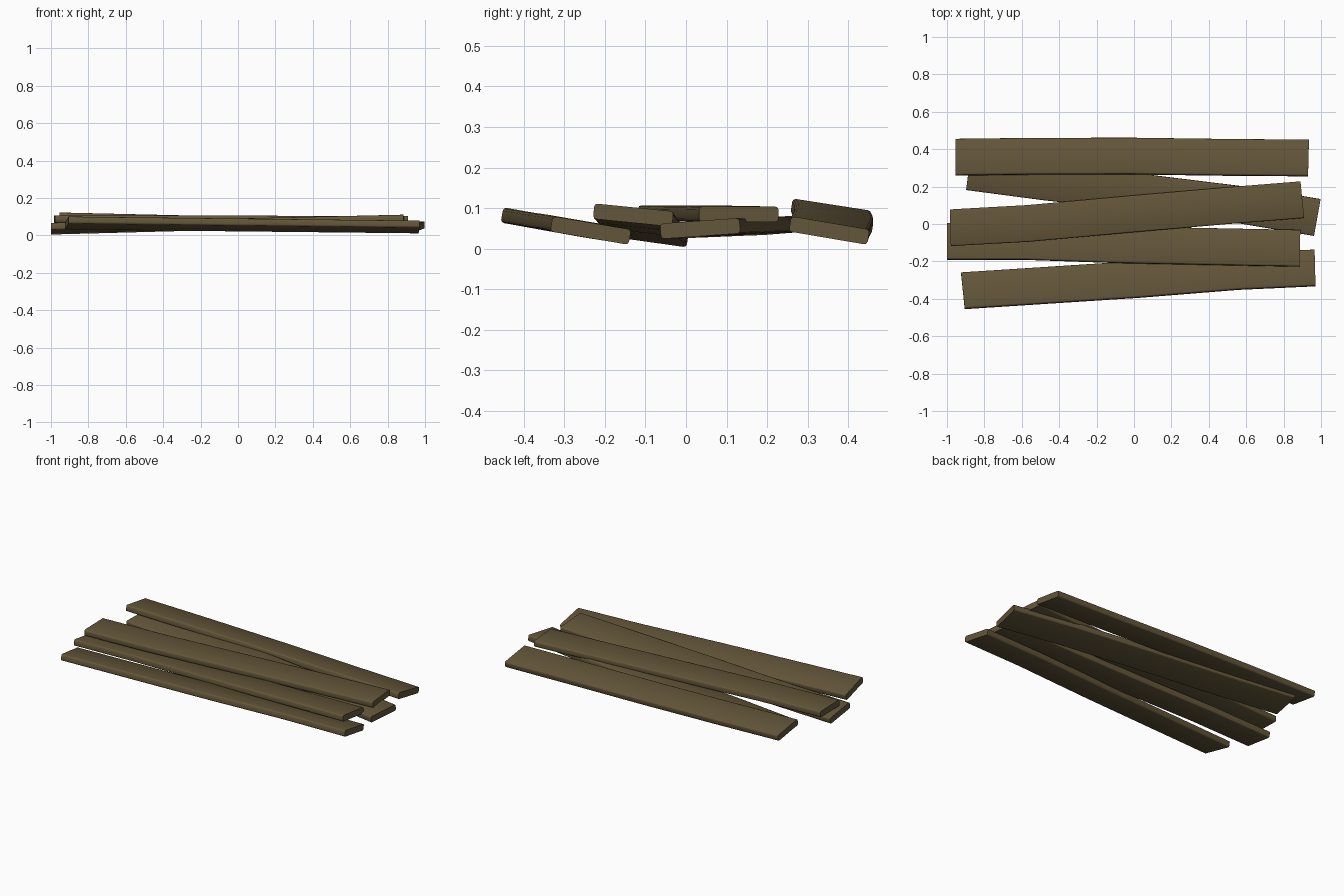
import bpy, bmesh, math

if "Cube" in bpy.data.objects:
    bpy.data.objects.remove(bpy.data.objects["Cube"])

wood = bpy.data.materials.new("weathered wood brown")
wood.diffuse_color = (0.125, 0.092, 0.041, 1)
wood.use_nodes = True
wood.node_tree.nodes["Principled BSDF"].inputs["Base Color"].default_value = wood.diffuse_color

HALF_W, HALF_T, CHAMFER = 0.098, 0.019, 0.008
STATIONS = (0, 0.22, 0.5, 0.78, 1)


# rounded plank cross-section (width, thickness), counter-clockwise
def section():
    pts = []
    for sx, sz, start in ((1, 1, 0), (-1, 1, 90), (-1, -1, 180), (1, -1, 270)):
        cx, cz = sx * (HALF_W - CHAMFER), sz * (HALF_T - CHAMFER)
        for step in (0, 45, 90):
            a = math.radians(start + step)
            pts.append((cx + CHAMFER * math.cos(a), cz + CHAMFER * math.sin(a)))
    return pts


# each end: (x, y, z, roll slope, end skew); bow: sideways warp along the length
def plank(name, left, right, bow):
    bm = bmesh.new()
    rings = []
    for t, b in zip(STATIONS, (0, *bow, 0)):
        x, y, z, roll, skew = (p + (q - p) * t for p, q in zip(left, right))
        a = math.atan(roll)
        rings.append([bm.verts.new((x + skew * w / (2 * HALF_W),
                                    y + b + w * math.cos(a) - h * math.sin(a),
                                    z + w * math.sin(a) + h * math.cos(a)))
                      for w, h in section()])
    n = len(rings[0])
    for r0, r1 in zip(rings, rings[1:]):
        for i in range(n):
            j = (i + 1) % n
            bm.faces.new((r0[i], r0[j], r1[j], r1[i]))
    bm.faces.new(rings[0])
    bm.faces.new(rings[-1])
    bmesh.ops.recalc_face_normals(bm, faces=bm.faces[:])
    mesh = bpy.data.meshes.new(name)
    bm.to_mesh(mesh)
    bm.free()
    mesh.materials.append(wood)
    ob = bpy.data.objects.new(name, mesh)
    bpy.context.collection.objects.link(ob)
    bpy.ops.object.select_all(action='DESELECT')
    ob.select_set(True)
    bpy.context.view_layer.objects.active = ob
    bpy.ops.object.shade_smooth_by_angle(angle=math.radians(60))


# loosely stacked planks, back to front
plank("back_plank", (-0.955, 0.357, 0.09, -0.155, 0),
      (0.933, 0.353, 0.045, -0.17, 0.005), (0.006, 0.008, 0.002))
plank("lower_diagonal_plank", (-0.885, 0.28, 0.06, 0.08, 0.025),
      (0.98, 0.035, 0.05, 0.07, 0.035), (0, 0.01, 0.014))
plank("upper_diagonal_plank", (-0.982, -0.02, 0.088, 0, -0.005),
      (0.90, 0.13, 0.085, 0, -0.02), (-0.01, -0.004, 0))
plank("middle_plank", (-1.0, -0.093, 0.036, -0.14, 0),
      (0.887, -0.13, 0.083, -0.10, 0.005), (0.008, 0, 0))
plank("front_plank", (-0.915, -0.357, 0.066, -0.18, -0.02),
      (0.968, -0.235, 0.045, -0.17, -0.005), (0, 0, 0.008))
